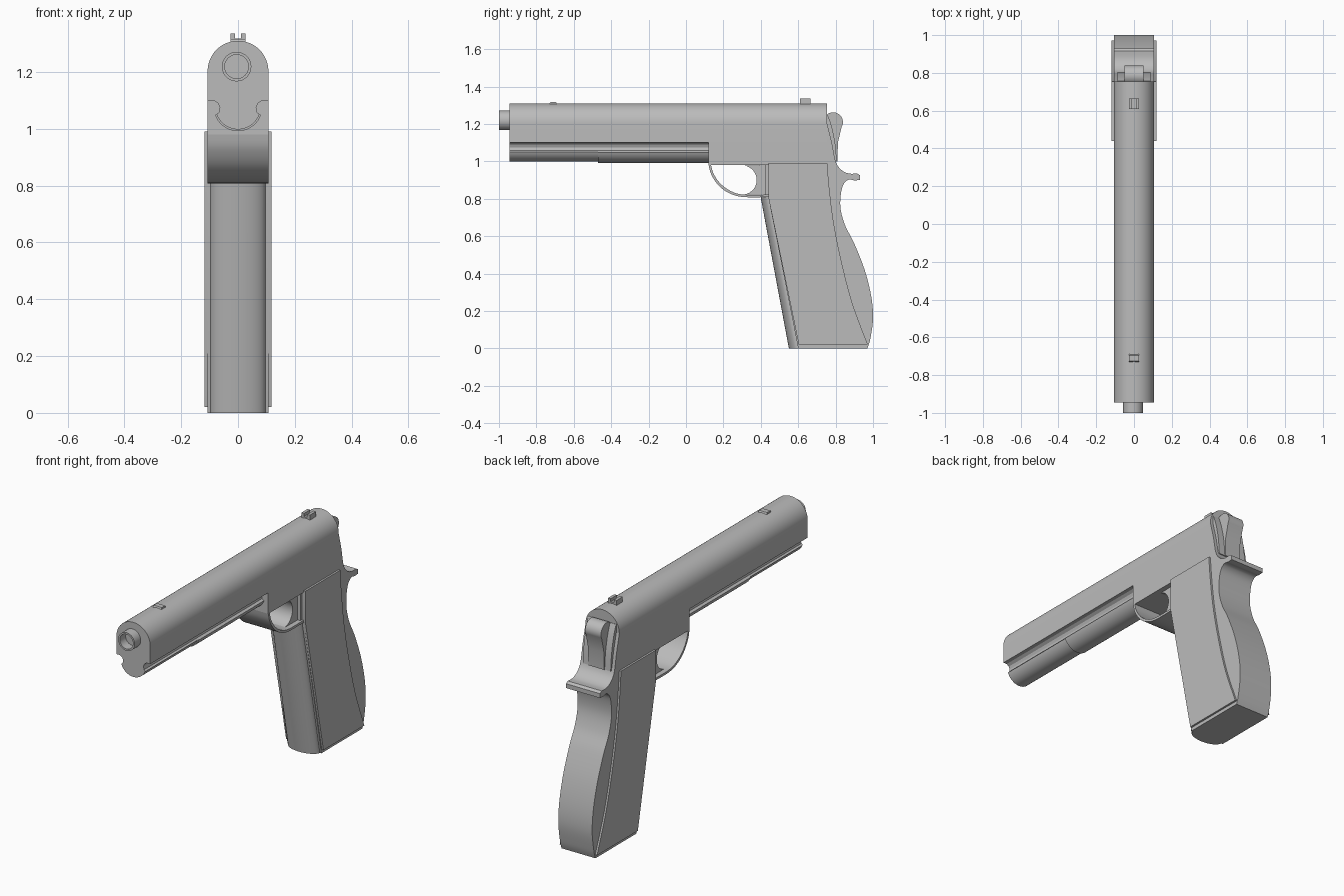
import bpy, bmesh
from math import sin, cos, pi, radians
from mathutils import Vector

if "Cube" in bpy.data.objects:
    bpy.data.objects.remove(bpy.data.objects["Cube"], do_unlink=True)

GREY = bpy.data.materials.new("plain grey")
GREY.use_nodes = True
GREY.diffuse_color = (0.5, 0.5, 0.5, 1)
GREY.node_tree.nodes["Principled BSDF"].inputs["Base Color"].default_value = (0.5, 0.5, 0.5, 1)

HALF = 0.107          # half width of the body


def finish(name, bm):
    bmesh.ops.remove_doubles(bm, verts=bm.verts, dist=1e-5)
    bmesh.ops.recalc_face_normals(bm, faces=bm.faces)
    mesh = bpy.data.meshes.new(name)
    bm.to_mesh(mesh)
    bm.free()
    mesh.materials.append(GREY)
    obj = bpy.data.objects.new(name, mesh)
    bpy.context.collection.objects.link(obj)
    bpy.ops.object.select_all(action="DESELECT")
    obj.select_set(True)
    bpy.context.view_layer.objects.active = obj
    bpy.ops.object.shade_smooth_by_angle(angle=radians(30))
    return obj


def loft(name, start, end):
    """Solid between two matching outlines."""
    bm = bmesh.new()
    a = [bm.verts.new(p) for p in start]
    b = [bm.verts.new(p) for p in end]
    bm.faces.new(a)
    bm.faces.new(b)
    for i in range(len(a)):
        j = (i + 1) % len(a)
        bm.faces.new((a[i], a[j], b[j], b[i]))
    return finish(name, bm)


def side_shape(name, pts, w):
    """Side profile (y, z) widened evenly across x."""
    return loft(name, [(-w, y, z) for y, z in pts], [(w, y, z) for y, z in pts])


def front_shape(name, pts, y0, y1):
    """Cross-section (x, z) drawn out along y."""
    return loft(name, [(x, y0, z) for x, z in pts], [(x, y1, z) for x, z in pts])


def box(name, x0, x1, y0, y1, z0, z1):
    return front_shape(name, [(x0, z0), (x1, z0), (x1, z1), (x0, z1)], y0, y1)


def arc(cx, cy, r, a0, a1, n=16):
    return [(cx + r * cos(radians(a0 + (a1 - a0) * i / n)),
             cy + r * sin(radians(a0 + (a1 - a0) * i / n))) for i in range(n + 1)]


def curve(pts, n=6):
    """Smooth curve through the points."""
    p = [Vector(q) for q in [pts[0]] + pts + [pts[-1]]]
    out = []
    for a, b, c, d in zip(p, p[1:], p[2:], p[3:]):
        for i in range(n):
            t = i / n
            out.append(tuple(0.5 * (2 * b + (c - a) * t + (2 * a - 5 * b + 4 * c - d) * t * t
                                    + (3 * b - a - 3 * c + d) * t ** 3)))
    return out + [tuple(pts[-1])]


# Slide with a domed top
dome = arc(0, 1.203, HALF, 0, 180, 32)
front_shape("slide", [(HALF, 1.1)] + dome + [(-HALF, 1.1)], -0.945, 0.755)


# Grooved rail below the slide, a little fuller toward the back
def rail(name, grow, y0, y1):
    right = [(0.085, 1.1), (0.07, 1.09), (0.064, 1.075), (0.068, 1.057), (0.078, 1.05)]
    belly = arc(0, 1.078, 0.08 + grow, -20, -160, 20)
    pts = right + belly + [(-x, z) for x, z in reversed(right)]
    front_shape(name, pts, y0, y1)


rail("front_rail", 0, -0.945, -0.47)
rail("rear_rail", 0.006, -0.47, 0.13)

# Frame, tang and grip core in one side profile
back = curve([(0.755, 1.2), (0.78, 1.1), (0.8, 1.0), (0.83, 0.955), (0.87, 0.935), (0.915, 0.935)])
tip = [(0.93, 0.925), (0.93, 0.9)]
backstrap = curve([(0.9, 0.898), (0.865, 0.9), (0.835, 0.86), (0.825, 0.76), (0.85, 0.66),
                   (0.9, 0.56), (0.955, 0.42), (0.99, 0.28), (1.0, 0.16), (0.985, 0.05), (0.97, 0)])
side_shape("frame_and_grip",
           [(0.12, 0.98), (0.12, 1.1), (0.755, 1.1)] + back + tip + backstrap
           + [(0.6, 0), (0.44, 0.81), (0.44, 0.98)], HALF)

# Rounded front strap of the grip
half_round = [(x, -y) for x, y in arc(0, 0, 1, 0, 180, 20)]
loft("front_strap",
     [(0.097 * x, 0.6 + 0.05 * y, 0) for x, y in half_round],
     [(0.097 * x, 0.44 + 0.043 * y, 0.82) for x, y in half_round])

# Grip panels standing slightly proud on both sides
panel_edge = curve([(0.755, 0.99), (0.767, 0.85), (0.79, 0.67), (0.83, 0.47), (0.89, 0.24), (0.972, 0.02)])
side_shape("grip_panels", panel_edge + [(0.603, 0.02), (0.44, 0.81), (0.44, 0.99)], 0.118)

# Trigger guard loop
outer = curve([(0.12, 0.985), (0.135, 0.93), (0.175, 0.87), (0.235, 0.828), (0.31, 0.809), (0.45, 0.809)])
inner = curve([(0.133, 0.985), (0.147, 0.935), (0.185, 0.88), (0.242, 0.84), (0.31, 0.822), (0.45, 0.822)])
side_shape("trigger_guard", outer + inner[::-1], HALF)

# Trigger with a hollow front, and the post behind it
side_shape("trigger", arc(0.3, 0.9, 0.078, 80, -80) + [(0.425, 0.822), (0.425, 0.98)], 0.08)
box("trigger_post", -0.097, 0.097, 0.425, 0.45, 0.815, 0.985)

# Narrow rear plate and hammer
side_shape("rear_plate", [(0.74, 1.0), (0.74, 1.25)]
           + curve([(0.757, 1.25), (0.778, 1.19), (0.797, 1.1), (0.806, 1.0)]), 0.088)
side_shape("hammer", [(0.75, 1.05)] + arc(0.787, 1.21, 0.052, 170, -30, 20)
           + [(0.812, 1.1), (0.81, 1.0), (0.77, 1.0)], 0.05)

# Hollow muzzle
bm = bmesh.new()
path = [bm.verts.new((r, y, 0)) for r, y in
        [(0.052, -0.93), (0.052, -1), (0.042, -1), (0.042, -0.947), (0, -0.947)]]
edges = [bm.edges.new(pair) for pair in zip(path, path[1:])]
bmesh.ops.spin(bm, geom=path + edges, axis=(0, 1, 0), cent=(0, 0, 0), angle=2 * pi, steps=32)
bmesh.ops.translate(bm, verts=bm.verts, vec=(-0.005, 0, 1.219))
finish("muzzle", bm)

# Sights
side_shape("front_sight", [(-0.735, 1.3), (-0.725, 1.317), (-0.695, 1.317), (-0.685, 1.3)], 0.026)
box("rear_sight_base", -0.027, 0.027, 0.61, 0.665, 1.3, 1.318)
for side, name in ((-1, "right"), (1, "left")):
    box("rear_sight_post_" + name, *sorted((side * 0.01, side * 0.027)), 0.61, 0.665, 1.3, 1.335)
